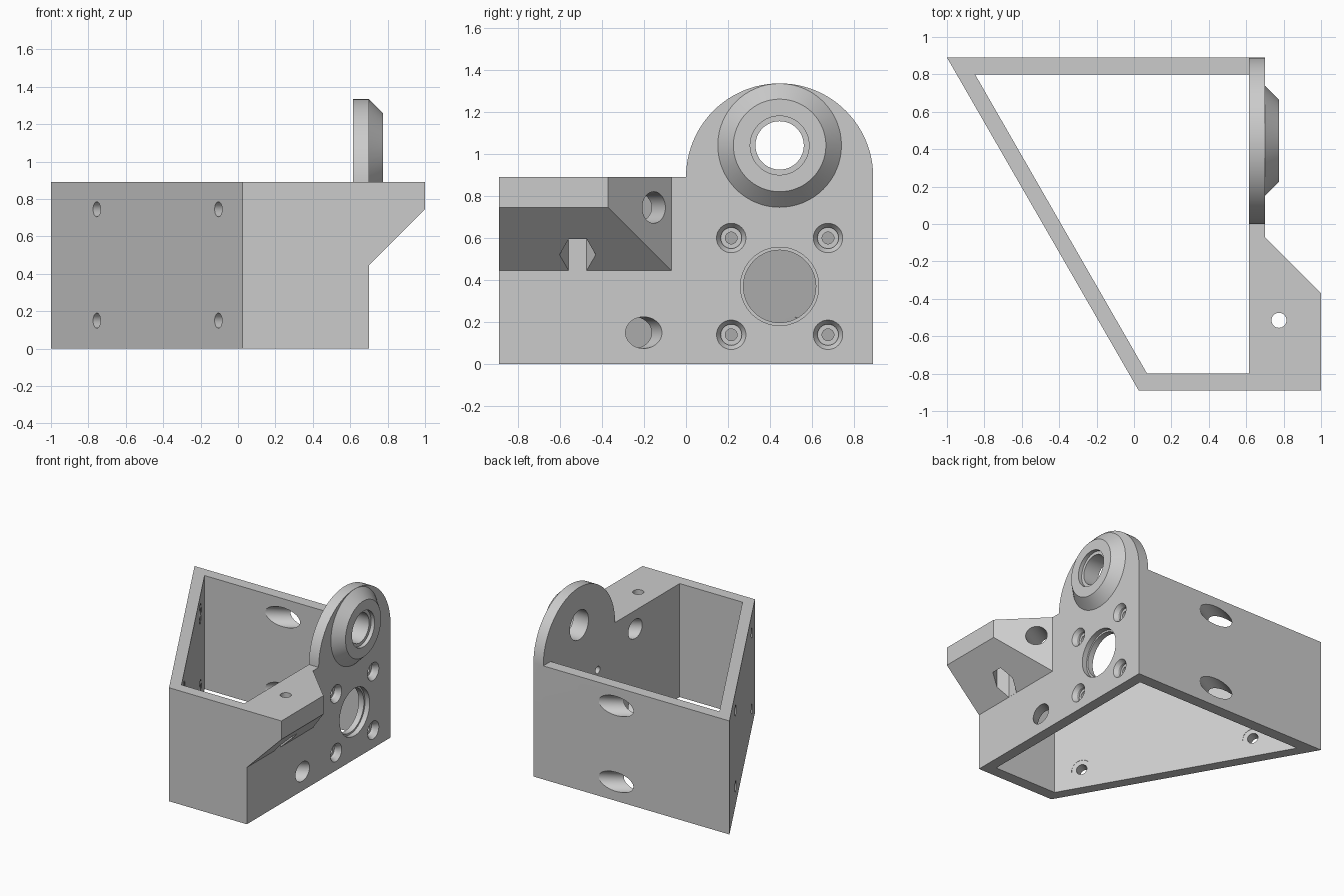
import bpy, bmesh
from math import sin, cos, pi, radians
from mathutils import Vector, Matrix

cube = bpy.data.objects.get("Cube")
if cube:
    bpy.data.objects.remove(cube, do_unlink=True)

grey = bpy.data.materials.new("plain_grey")
grey.use_nodes = True
COLOUR = (0.60, 0.60, 0.60, 1)
grey.diffuse_color = COLOUR
grey.node_tree.nodes["Principled BSDF"].inputs["Base Color"].default_value = COLOUR


def finish(name, bm):
    bmesh.ops.recalc_face_normals(bm, faces=bm.faces)
    mesh = bpy.data.meshes.new(name)
    bm.to_mesh(mesh)
    bm.free()
    mesh.materials.append(grey)
    obj = bpy.data.objects.new(name, mesh)
    bpy.context.collection.objects.link(obj)
    return obj


def prism(name, points, axis, low, high):
    """Extrude an outline along x, y or z."""
    order = {"x": lambda a, b: (low, a, b), "y": lambda a, b: (a, low, b),
             "z": lambda a, b: (a, b, low)}[axis]
    bm = bmesh.new()
    face = bm.faces.new([bm.verts.new(order(a, b)) for a, b in points])
    ext = bmesh.ops.extrude_face_region(bm, geom=[face])
    shift = Vector([(high - low) * (axis == k) for k in "xyz"])
    bmesh.ops.translate(bm, vec=shift, verts=[v for v in ext["geom"] if isinstance(v, bmesh.types.BMVert)])
    return finish(name, bm)


def turned(name, origin, direction, profile, sides=48):
    """Closed solid of revolution; profile holds (distance, radius) pairs."""
    bm = bmesh.new()
    rings = [[bm.verts.new((r * cos(2 * pi * i / sides), r * sin(2 * pi * i / sides), t))
              for i in range(sides)] for t, r in profile]
    for a, b in zip(rings, rings[1:]):
        for i in range(sides):
            j = (i + 1) % sides
            bm.faces.new((a[i], a[j], b[j], b[i]))
    bm.faces.new(rings[0])
    bm.faces.new(rings[-1])
    turn = Vector(direction).to_track_quat("Z", "Y").to_matrix().to_4x4()
    bm.transform(Matrix.Translation(origin) @ turn)
    return finish(name, bm)


def combine(target, tool, operation):
    mod = target.modifiers.new(operation.lower(), "BOOLEAN")
    mod.operation, mod.solver, mod.object = operation, "EXACT", tool
    bpy.context.view_layer.objects.active = target
    bpy.ops.object.modifier_apply(modifier=mod.name)
    bpy.data.objects.remove(tool, do_unlink=True)


H, XI, XO, YE = 0.89, 0.615, 0.70, 0.89      # wall height, side plate faces, end

# Open four-sided frame
body = prism("motor_bracket", [(-1, YE), (XO, YE), (XO, -YE), (0.025, -YE)], "z", 0, H)
inner = prism("inner_space", [(-0.85, 0.80), (XI, 0.80), (XI, -0.80), (0.07, -0.80)], "z", -0.1, 1.0)
combine(body, inner, "DIFFERENCE")

# Arched ear on top of the side plate
R = YE / 2
arch = [(R + R * cos(pi * i / 48), H + R * sin(pi * i / 48)) for i in range(49)]
combine(body, prism("arched_ear", [(0, 0.5)] + [(YE, 0.5)] + arch, "x", XI, XO), "UNION")

# Tapered hub
combine(body, turned("hub", (0, R, 1.04), (1, 0, 0), [(0.65, 0.294), (XO, 0.294), (0.775, 0.22)], 64), "UNION")

# Mounting block with sloped underside and sloped inner end
block = prism("mounting_block", [(0.65, H), (1, H), (1, 0.745), (XO, 0.445), (0.65, 0.445)], "y", -YE, -0.07)
corner = prism("block_corner", [(XO, -0.07), (1.1, -0.47), (1.1, 0.1), (XO, 0.1)], "z", 0.3, 1)
combine(block, corner, "DIFFERENCE")
combine(body, block, "UNION")

# Hub bore and large shaft opening, each with a shallow step
combine(body, turned("hub_bore", (0, R, 1.04), (1, 0, 0),
                     [(0.5, 0.115), (0.745, 0.115), (0.745, 0.14), (0.9, 0.14)], 64), "DIFFERENCE")
combine(body, turned("shaft_opening", (0, R, 0.37), (1, 0, 0),
                     [(0.5, 0.172), (0.66, 0.172), (0.66, 0.186), (0.8, 0.186)], 64), "DIFFERENCE")

# Four countersunk screw holes around the opening
for y in (R - 0.23, R + 0.23):
    for z in (0.14, 0.60):
        combine(body, turned("screw_hole", (XO, y, z), (1, 0, 0),
                             [(-0.2, 0.028), (-0.05, 0.028), (-0.05, 0.05), (-0.03, 0.05),
                              (0, 0.07), (0.1, 0.07)], 32), "DIFFERENCE")

# Slanted wall screw holes with wide tool access running straight across
slope = Vector((1.025, -1.78, 0)).normalized()
across = Vector((-slope.y, slope.x, 0))
for x in (-0.755, -0.105):
    for z in (0.15, 0.745):
        start = Vector((-1, YE, z)) + slope * ((x + 1) / slope.x)
        combine(body, turned("access_hole", start, across,
                             [(-0.1, 0.04), (0.082, 0.04), (0.082, 0.075), (1.4, 0.075)]), "DIFFERENCE")

# Vertical bolt hole and hexagonal nut pocket in the block
bolt = (0.775, -0.515, 0)
combine(body, turned("bolt_hole", bolt, (0, 0, 1), [(0.4, 0.04), (1, 0.04)], 32), "DIFFERENCE")
hexagon = [(bolt[0] + 0.086 * sin(pi * i / 3), bolt[1] + 0.086 * cos(pi * i / 3)) for i in range(6)]
combine(body, prism("nut_pocket", hexagon, "z", 0.37, 0.74), "DIFFERENCE")

# Smooth the round surfaces, keep machined edges crisp
bpy.ops.object.select_all(action="DESELECT")
body.select_set(True)
bpy.context.view_layer.objects.active = body
bpy.ops.object.shade_smooth_by_angle(angle=radians(25))
